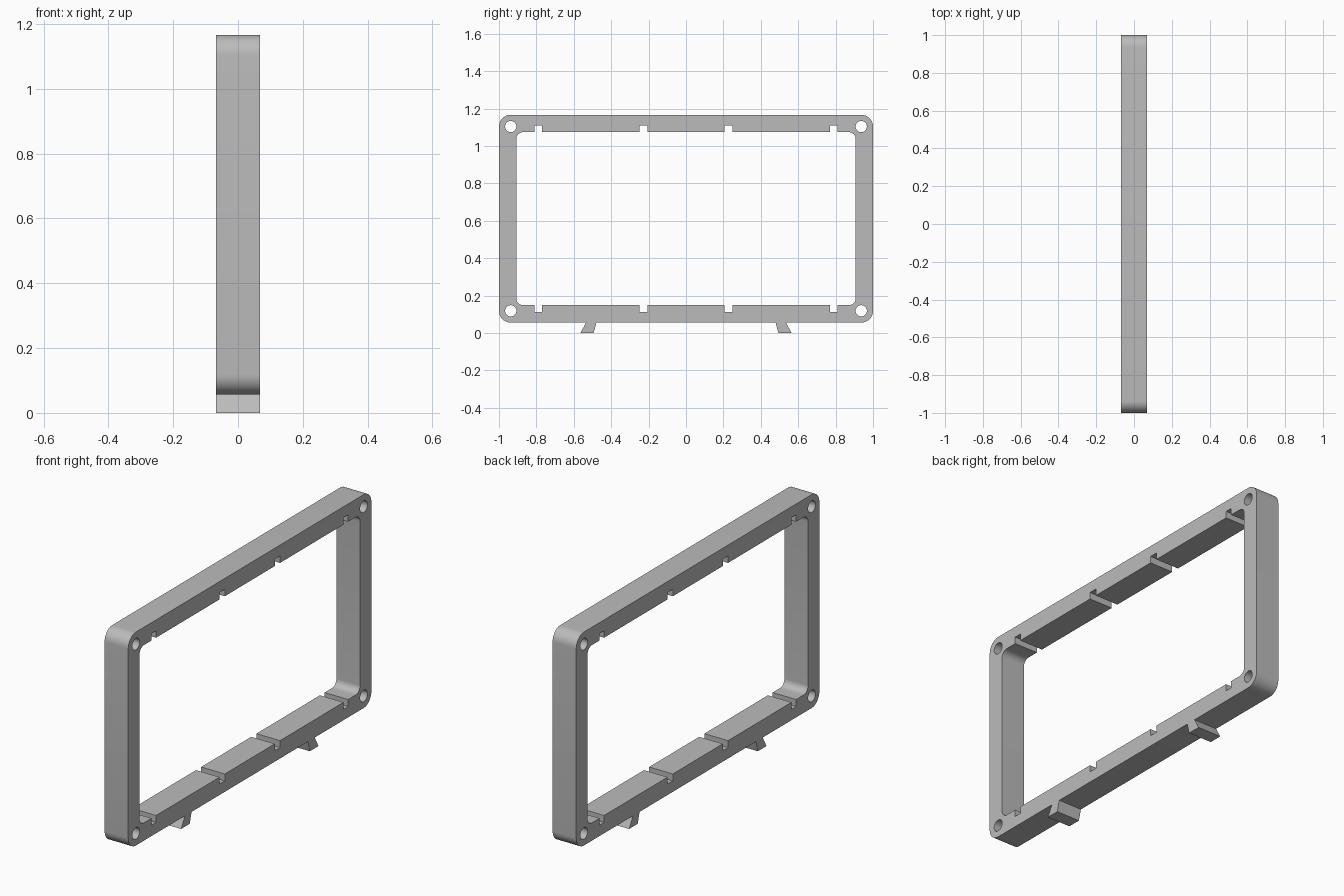
import bpy, bmesh, math
from mathutils import Matrix

cube = bpy.data.objects.get("Cube")
if cube:
    bpy.data.objects.remove(cube, do_unlink=True)

DEPTH = 0.136
BOTTOM, TOP = 0.056, 1.167
MID = (BOTTOM + TOP) / 2
HALF_Y, HALF_Z = 1.0, (TOP - BOTTOM) / 2
WALL = 0.093
OUTER_R, INNER_R, HOLE_R = 0.063, 0.036, 0.03
NOTCHES = [(0.227, 0.043), (0.79, 0.038)]    # centre, width
NOTCH_DEPTH = 0.036

grey = bpy.data.materials.new("plain grey")
grey.use_nodes = True
colour = (0.5, 0.5, 0.5, 1)
grey.diffuse_color = colour
grey.node_tree.nodes["Principled BSDF"].inputs["Base Color"].default_value = colour


def arc(cy, cz, r, start, sweep, steps):
    angles = [math.radians(start + sweep * i / steps) for i in range(steps + 1)]
    return [(cy + r * math.cos(a), cz + r * math.sin(a)) for a in angles]


def rounded_outline(hy, hz, r, notches=()):
    """Counter-clockwise rounded rectangle, optionally notched in both long sides."""
    spots = sorted((s * c, w) for c, w in notches for s in (-1, 1))
    top = []
    for c, w in reversed(spots):
        top += [(c + w / 2, hz), (c + w / 2, hz + NOTCH_DEPTH),
                (c - w / 2, hz + NOTCH_DEPTH), (c - w / 2, hz)]
    half = arc(hy - r, hz - r, r, 0, 90, 10) + top + arc(r - hy, hz - r, r, 90, 90, 10)
    whole = half + [(-y, -z) for y, z in half]
    return [(y, z + MID) for y, z in whole]


def extrude_profile(name, outlines):
    """Fill the outlines in the y-z plane and extrude them along x."""
    curve = bpy.data.curves.new(name + " profile", "CURVE")
    curve.dimensions = "2D"
    curve.fill_mode = "BOTH"
    curve.extrude = DEPTH / 2
    for points in outlines:
        spline = curve.splines.new("POLY")
        spline.points.add(len(points) - 1)
        for p, (y, z) in zip(spline.points, points):
            p.co = (y, z, 0, 1)
        spline.use_cyclic_u = True
    helper = bpy.data.objects.new(name + " helper", curve)
    bpy.context.collection.objects.link(helper)
    graph = bpy.context.evaluated_depsgraph_get()
    mesh = bpy.data.meshes.new_from_object(helper.evaluated_get(graph))
    bpy.data.objects.remove(helper, do_unlink=True)
    bpy.data.curves.remove(curve)

    mesh.transform(Matrix(((0, 0, 1, 0), (1, 0, 0, 0), (0, 1, 0, 0), (0, 0, 0, 1))))
    bm = bmesh.new()
    bm.from_mesh(mesh)
    bmesh.ops.remove_doubles(bm, verts=bm.verts, dist=0.0001)
    bmesh.ops.recalc_face_normals(bm, faces=bm.faces)
    bm.to_mesh(mesh)
    bm.free()
    mesh.name = name
    mesh.materials.clear()
    mesh.materials.append(grey)
    obj = bpy.data.objects.new(name, mesh)
    bpy.context.collection.objects.link(obj)
    bpy.ops.object.select_all(action="DESELECT")
    obj.select_set(True)
    bpy.context.view_layer.objects.active = obj
    bpy.ops.object.shade_smooth_by_angle(angle=math.radians(30))
    return obj


# Frame with notched opening and a bolt hole in each corner
outlines = [rounded_outline(HALF_Y, HALF_Z, OUTER_R),
            rounded_outline(HALF_Y - WALL, HALF_Z - WALL, INNER_R, NOTCHES)]
for sy in (-1, 1):
    for sz in (-1, 1):
        outlines.append(arc(sy * (HALF_Y - OUTER_R), MID + sz * (HALF_Z - OUTER_R),
                            HOLE_R, 0, 360, 32)[:-1])
extrude_profile("frame", outlines)

# Slanted feet, splayed towards the ends
foot = [(0.479, BOTTOM), (0.494, 0), (0.565, 0), (0.534, BOTTOM)]
for name, side in (("front_foot", -1), ("rear_foot", 1)):
    extrude_profile(name, [[(side * y, z) for y, z in foot]])
